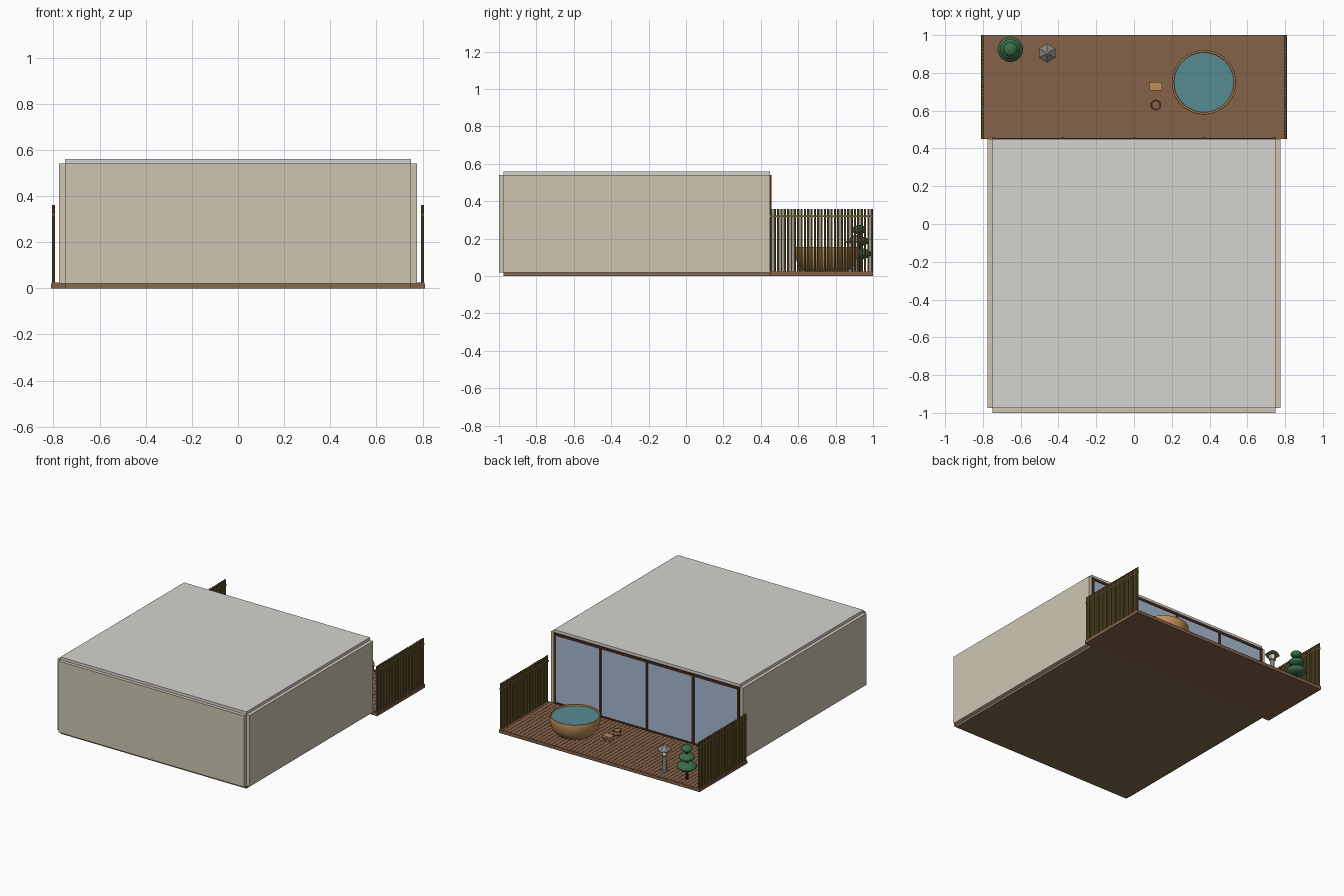
import bpy, bmesh, math
from mathutils import Matrix, Vector

if "Cube" in bpy.data.objects:
    bpy.data.objects.remove(bpy.data.objects["Cube"])


def mat(name, r, g, b):
    m = bpy.data.materials.new(name)
    m.diffuse_color = [(c / 255) ** 2.2 for c in (r, g, b)] + [1]
    m.use_nodes = True
    m.node_tree.nodes["Principled BSDF"].inputs["Base Color"].default_value = m.diffuse_color
    return m


WALL = mat("plaster", 205, 197, 178)
ROOF = mat("ceiling", 213, 210, 206)
FLOOR = mat("floor", 130, 108, 80)
DECK = mat("deck_wood", 132, 98, 74)
DARK = mat("dark_wood", 72, 46, 34)
GLASS = mat("glass", 165, 185, 208)
BAMBOO = mat("bamboo", 122, 104, 58)
CEDAR = mat("cedar", 190, 142, 88)
WATER = mat("water", 88, 138, 146)
STONE = mat("stone", 135, 132, 126)
LAMP = mat("lamp_paper", 240, 225, 185)
LEAF = mat("foliage", 62, 108, 72)


def finish(name, bm, material, smooth=False):
    me = bpy.data.meshes.new(name)
    bmesh.ops.recalc_face_normals(bm, faces=bm.faces)
    bm.to_mesh(me)
    bm.free()
    ob = bpy.data.objects.new(name, me)
    bpy.context.collection.objects.link(ob)
    me.materials.append(material)
    if smooth:
        bpy.context.view_layer.objects.active = ob
        ob.select_set(True)
        bpy.ops.object.shade_smooth_by_angle(angle=math.radians(35))
        ob.select_set(False)
    return ob


def boxes(name, items, material):
    """Each item is (x0, x1, y0, y1, z0, z1)."""
    bm = bmesh.new()
    for x0, x1, y0, y1, z0, z1 in items:
        m = Matrix.Translation(((x0 + x1) / 2, (y0 + y1) / 2, (z0 + z1) / 2))
        m = m @ Matrix.Diagonal((x1 - x0, y1 - y0, z1 - z0, 1))
        bmesh.ops.create_cube(bm, size=1, matrix=m)
    return finish(name, bm, material)


def lathe(name, x, y, profile, material, sides=32, smooth=True):
    """Spin (radius, z) points about a vertical axis; first vertex points to +y."""
    bm = bmesh.new()
    vs = [bm.verts.new((0, r, z)) for r, z in profile]
    es = [bm.edges.new(p) for p in zip(vs, vs[1:])]
    bmesh.ops.spin(bm, geom=vs + es, cent=(0, 0, 0), axis=(0, 0, 1),
                   angle=math.tau, steps=sides)
    bmesh.ops.remove_doubles(bm, verts=bm.verts, dist=1e-5)
    bmesh.ops.translate(bm, verts=bm.verts, vec=(x, y, 0))
    return finish(name, bm, material, smooth)


# Room shell
boxes("room_floor", [(-.75, .75, -.975, .45, 0, .02)], FLOOR)
boxes("back_wall", [(-.75, .75, -1, -.975, .02, .54)], WALL)
for s, side in ((1, "right"), (-1, "left")):
    a, b = sorted((s * .75, s * .775))
    boxes(side + "_wall", [(a, b, -.975, .45, .02, .54)], WALL)
boxes("roof", [(-.75, .75, -.975, .45, .54, .56)], ROOF)

# Sliding window wall: rails, posts and four panes
frame = [(-.75, .75, .443, .456, .52, .54), (-.75, .75, .443, .456, .02, .035)]
for i in range(5):
    c = min(max(-.75 + i * .375, -.741), .741)
    frame.append((c - .009, c + .009, .442, .457, .02, .54))
boxes("window_frame", frame, DARK)
boxes("window_panes", [(-.74 + i * .375, -.385 + i * .375, .448, .452, .035, .52)
                       for i in range(4)], GLASS)

# Deck: base and planks running out from the room
boxes("deck_base", [(-.81, .81, .45, 1, 0, .018)], DECK)
boxes("deck_planks", [(-.81 + i * .03 + .001, -.78 + i * .03 - .001, .45, 1, .018, .025)
                      for i in range(54)], DECK)

# Bamboo screens on both ends of the deck
for s, side in ((1, "right"), (-1, "left")):
    bm = bmesh.new()
    n = 31
    for i in range(n):
        y = .457 + i * (.536 / (n - 1))
        bmesh.ops.create_cone(bm, cap_ends=True, segments=8, radius1=.006, radius2=.006,
                              depth=.335, matrix=Matrix.Translation((s * .8, y, .1925)))
    finish(side + "_bamboo_fence", bm, BAMBOO, True)
    boxes(side + "_fence_rail", [(s * .8 - .007, s * .8 + .007, .45, 1, .315, .325)], BAMBOO)

# Round soaking tub
lathe("bath_tub", .37, .75, [(0, .025), (.115, .025), (.138, .042), (.157, .075), (.167, .11),
                             (.17, .15), (.168, .155), (.160, .155), (.158, .15),
                             (.156, .13), (0, .13)], CEDAR, 48)
lathe("bath_water", .37, .75, [(0, .146), (.1585, .146)], WATER, 48)

# Bathing stool
boxes("stool", [(.083, .147, .707, .753, .052, .065),
                (.087, .097, .71, .75, .025, .052),
                (.133, .143, .71, .75, .025, .052)], CEDAR)

# Wooden bucket with dark hoops
lathe("bucket", .115, .63, [(0, .025), (.023, .025), (.027, .066), (.024, .066), (.021, .03)],
      CEDAR)
lathe("bucket_bottom", .115, .63, [(0, .03), (.0213, .03)], DECK)
for z, r in ((.035, .0245), (.063, .0272)):
    lathe("bucket_hoop", .115, .63, [(r - .002, z - .003), (r + .001, z - .003),
                                     (r + .001, z + .003), (r - .002, z + .003)], DARK)

# Stone lantern
lx, ly = -.46, .905
lathe("lantern_base", lx, ly, [(0, .025), (.026, .025), (.024, .037), (0, .037)], STONE, 6, False)
lathe("lantern_post", lx, ly, [(0, .035), (.016, .035), (.014, .14), (0, .14)], STONE, 12)
lathe("lantern_platform", lx, ly, [(0, .138), (.02, .138), (.027, .147), (0, .147)],
      STONE, 6, False)
lathe("lantern_light", lx, ly, [(0, .147), (.021, .147), (.021, .18), (0, .18)], LAMP, 6, False)
lathe("lantern_roof", lx, ly, [(0, .178), (.05, .178), (.05, .184), (.008, .218), (0, .222)],
      STONE, 6, False)

# Cloud-pruned tree
tx, ty = -.655, .925
lathe("tree_trunk", tx, ty, [(0, .025), (.011, .025), (.008, .25), (0, .25)], DARK, 10)
for i, (r, z, h) in enumerate(((.067, .12, .03), (.053, .187, .026), (.039, .248, .025))):
    bm = bmesh.new()
    bmesh.ops.create_uvsphere(bm, u_segments=20, v_segments=12, radius=1,
                              matrix=Matrix.Translation((tx, ty, z)) @ Matrix.Diagonal((r, r, h, 1)))
    finish("tree_foliage_%d" % (i + 1), bm, LEAF, True)
